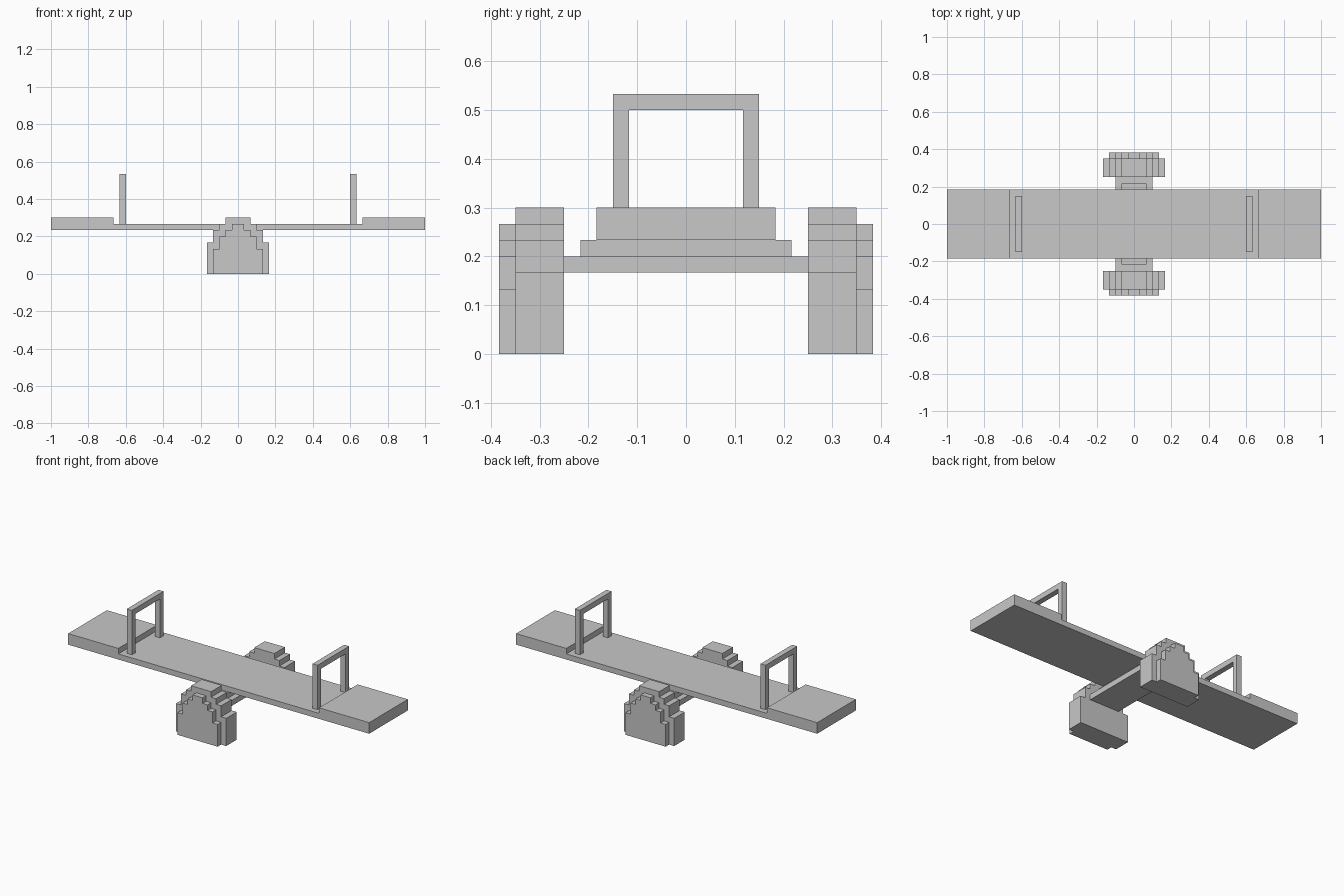
import bpy
import bmesh

U = 1 / 30  # one grid step of the blocky design

cube = bpy.data.objects.get("Cube")
if cube:
    bpy.data.objects.remove(cube, do_unlink=True)

grey = bpy.data.materials.new("light grey")
grey.use_nodes = True
colour = (0.58, 0.58, 0.58, 1)
grey.diffuse_color = colour
grey.node_tree.nodes["Principled BSDF"].inputs["Base Color"].default_value = colour


def extrude(name, outline, direction, place):
    """Extrude a flat outline (in grid steps) along a direction."""
    bm = bmesh.new()
    face = bm.faces.new([bm.verts.new([c * U for c in place(a, b)]) for a, b in outline])
    grown = bmesh.ops.extrude_face_region(bm, geom=[face])
    moved = [v for v in grown["geom"] if isinstance(v, bmesh.types.BMVert)]
    bmesh.ops.translate(bm, verts=moved, vec=[c * U for c in direction])
    bmesh.ops.recalc_face_normals(bm, faces=bm.faces)
    mesh = bpy.data.meshes.new(name)
    bm.to_mesh(mesh)
    bm.free()
    mesh.materials.append(grey)
    obj = bpy.data.objects.new(name, mesh)
    bpy.context.collection.objects.link(obj)


def along_y(name, outline, y0, y1):
    extrude(name, outline, (0, y1 - y0, 0), lambda x, z: (x, y0, z))


def along_x(name, outline, x0, x1):
    extrude(name, outline, (x1 - x0, 0, 0), lambda y, z: (x0, y, z))


def mirrored(half):
    """Complete a half outline with its mirror image."""
    return half + [(-a, b) for a, b in reversed(half)]


def stepped(steps):
    """Stepped arch from (half width, top height) pairs, widest first."""
    half, z = [], 0
    for width, top in steps:
        half += [(width, z), (width, top)]
        z = top
    return mirrored(half)


# Plank with a raised seat at each end
along_y("plank_with_seats", mirrored([(30, 7), (30, 9), (20, 9), (20, 8)]), -5.5, 5.5)

# Axle beam and the pivot block under the plank
along_y("axle_beam", mirrored([(3, 5), (3, 6)]), -10, 10)
along_y("pivot_block", mirrored([(2, 6), (2, 7)]), -6.5, 6.5)

# Handles: a square hoop across the plank near each seat
hoop = mirrored([(3.5, 15), (3.5, 8), (4.5, 8), (4.5, 16)])
for side, label in ((-1, "right"), (1, "left")):
    along_x(label + "_handle", hoop, side * 18, side * 19)

# Supports: a thick stepped arch with a smaller stepped cover outside
arch = stepped([(5, 5), (4, 7), (3, 8), (2, 9)])
cover = stepped([(4, 4), (3, 6), (2, 7), (1, 8)])
for side, label in ((-1, "front"), (1, "back")):
    along_y(label + "_support", arch, side * 7.5, side * 10.5)
    along_y(label + "_support_cover", cover, side * 10.5, side * 11.5)
